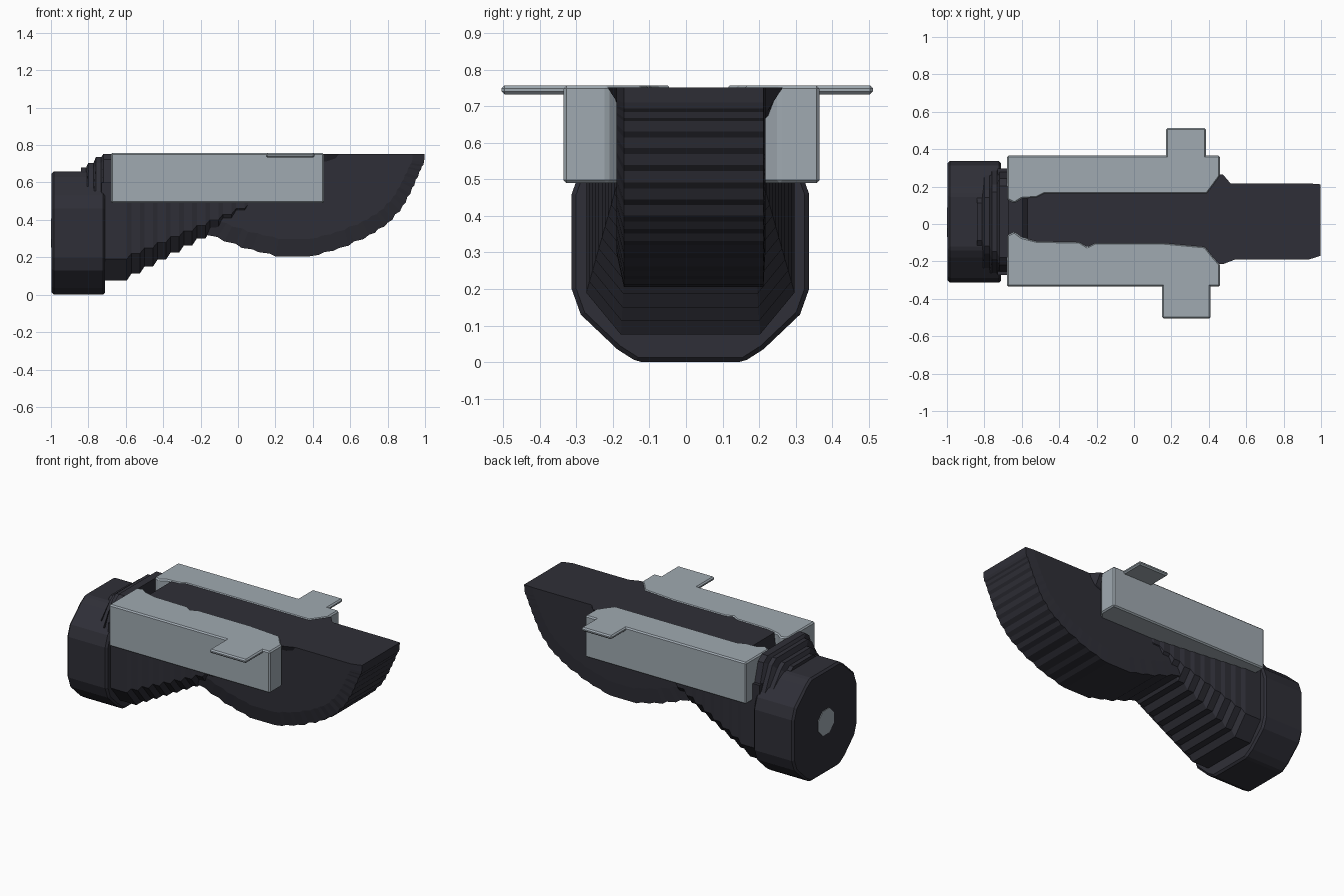
import bpy, bmesh, math

if "Cube" in bpy.data.objects:
    bpy.data.objects.remove(bpy.data.objects["Cube"])

YC = 0.012   # slight sideways offset of the dark body
TOP = 0.752


def material(name, rgb):
    m = bpy.data.materials.new(name)
    m.diffuse_color = (*rgb, 1)
    m.use_nodes = True
    m.node_tree.nodes["Principled BSDF"].inputs["Base Color"].default_value = m.diffuse_color
    return m


DARK = material("dark_slate", (0.028, 0.028, 0.038))
GREY = material("light_grey", (0.35, 0.40, 0.44))


def loft(name, rings, mat, bevel=0):
    """Skin a row of equal-length rings and cap both ends."""
    bm = bmesh.new()
    vs = [[bm.verts.new(p) for p in r] for r in rings]
    n = len(vs[0])
    for a, b in zip(vs, vs[1:]):
        for i in range(n):
            j = (i + 1) % n
            bm.faces.new((a[i], a[j], b[j], b[i]))
    bm.faces.new(vs[0][::-1])
    bm.faces.new(vs[-1])
    bmesh.ops.recalc_face_normals(bm, faces=bm.faces)
    me = bpy.data.meshes.new(name)
    bm.to_mesh(me)
    bm.free()
    me.materials.append(mat)
    ob = bpy.data.objects.new(name, me)
    bpy.context.collection.objects.link(ob)
    if bevel:
        mod = ob.modifiers.new("edge_bevel", 'BEVEL')
        mod.width = bevel
        mod.segments = 1
        mod.limit_method = 'ANGLE'
    return ob


def slab(name, outline, z0, z1, mat, bevel=0):
    return loft(name, [[(x, y, z) for x, y in outline] for z in (z0, z1)], mat, bevel)


def mirrored(half):
    """Close a half section (y >= 0) across the centre line."""
    return half + [(-y, z) for y, z in reversed(half)]


def section(x, half):
    return [(x, YC + y, z) for y, z in mirrored(half)]


def stairs(pts, steps, riser):
    """Turn a sloping polyline into a worn staircase."""
    out = []
    for (x0, z0), (x1, z1) in zip(pts, pts[1:]):
        for k in range(steps):
            a, b = k / steps, (k + 1) / steps
            ax, az = x0 + (x1 - x0) * a, z0 + (z1 - z0) * a
            bx, bz = x0 + (x1 - x0) * b, z0 + (z1 - z0) * b
            out.append((ax, az))
            out.append((ax + (bx - ax) * riser, az + (bz - az) * (1 - riser)))
    return out + [pts[-1]]


# end drum with faceted outline
drum = [(0.145, 0.66), (0.19, 0.63), (0.30, 0.53), (0.325, 0.46), (0.325, 0.20),
        (0.30, 0.13), (0.20, 0.035), (0.145, 0.0)]
loft("end_drum", [section(x, drum) for x in (-0.996, -0.71)], DARK, 0.012)

# grey hub plate on the drum face
hub = [(0.01 + 0.085 * math.cos(a), 0.33 + 0.085 * math.sin(a))
       for a in (math.pi * (k + 0.5) / 4 for k in range(8))]
loft("hub_plate", [[(x, y, z) for y, z in hub] for x in (-1.0, -0.992)], GREY)

# stepped collar rising from the drum to the body top
collar = []
steps = [(-0.84, 0.68, 0.10), (-0.80, 0.705, 0.13), (-0.76, 0.735, 0.16), (-0.72, TOP, 0.19)]
for k, (x, top, w) in enumerate(steps):
    x_end = steps[k + 1][0] if k < 3 else -0.66
    for xx in (x, x_end - 0.012):
        collar.append(section(xx, [(w, top), (w + 0.04, top - 0.03),
                                   (0.285, 0.53), (0.285, 0.30)]))
loft("collar", collar, DARK)

# tapering neck with stepped underside
neck = []
N = 11
for k in range(N):
    t = k / (N - 1)
    x0 = -0.73 if k == 0 else -0.64 + 0.70 * t
    x1 = -0.64 + 0.70 * (k + 1) / (N - 1)
    half = [(0.285 - 0.085 * t, TOP if k else 0.70), (0.285 - 0.085 * t, 0.19 + 0.30 * t),
            (0.19 - 0.02 * t, 0.075 + 0.375 * t)]
    if k == 0:
        half[0] = (0.285, 0.60)
    for xx in (x0, x1 - 0.025):
        neck.append(section(xx, half))
loft("neck", neck, DARK)

# half-disc keel with stepped rim and chamfered sides
arc = [(-0.17, 0.32), (0.02, 0.25), (0.20, 0.205), (0.38, 0.205), (0.54, 0.25),
       (0.70, 0.32), (0.80, 0.385), (0.88, 0.475), (0.93, 0.57), (0.97, 0.66), (0.995, 0.71)]
rim = [(-0.30, TOP), (-0.30, 0.42)] + stairs(arc, 2, 0.65) + [(0.998, TOP)]
inner = [(0.36 + (x - 0.36) * 0.90, TOP + (z - TOP) * 0.83) for x, z in rim]
loft("keel_disc", [[(x, y, z) for x, z in prof] for y, prof in
                   ((-0.19, inner), (-0.17, rim), (0.212, rim), (0.217, inner))], DARK)

# small flared shoulders where the side boxes end
for s, w in ((-1, 0.215), (1, 0.265)):
    loft("shoulder", [[(0.40, s * y, z) for y, z in ((0.1, TOP), (w, TOP), (w - 0.04, 0.66), (0.1, 0.60))],
                      [(0.475, s * y, z) for y, z in ((0.1, TOP), (w, TOP), (w - 0.04, 0.69), (0.1, 0.60))],
                      [(0.54, s * y, z) for y, z in ((0.1, TOP), (0.19, TOP), (0.18, 0.72), (0.1, 0.68))]], DARK)

# grey side boxes with notched inner edges
front = [(-0.68, -0.335), (0.46, -0.335), (0.46, -0.215), (0.42, -0.17), (0.38, -0.12),
         (0.16, -0.10), (-0.21, -0.10), (-0.25, -0.12), (-0.29, -0.095), (-0.52, -0.09),
         (-0.60, -0.07), (-0.64, -0.04), (-0.68, -0.06)]
back = [(-0.68, 0.365), (0.46, 0.365), (0.46, 0.255), (0.42, 0.20), (0.39, 0.16),
        (-0.48, 0.16), (-0.52, 0.14), (-0.60, 0.135), (-0.64, 0.11), (-0.68, 0.13)]
slab("front_side_box", front, 0.49, 0.757, GREY, 0.008)
slab("back_side_box", back, 0.49, 0.757, GREY, 0.008)

# thin tabs on top of the boxes
for name, x0, x1, y0, y1 in (("front_tab", 0.15, 0.41, -0.505, -0.30),
                             ("back_tab", 0.17, 0.385, 0.33, 0.512)):
    slab(name, [(x0, y0), (x1, y0), (x1, y1), (x0, y1)], 0.733, 0.757, GREY, 0.008)
